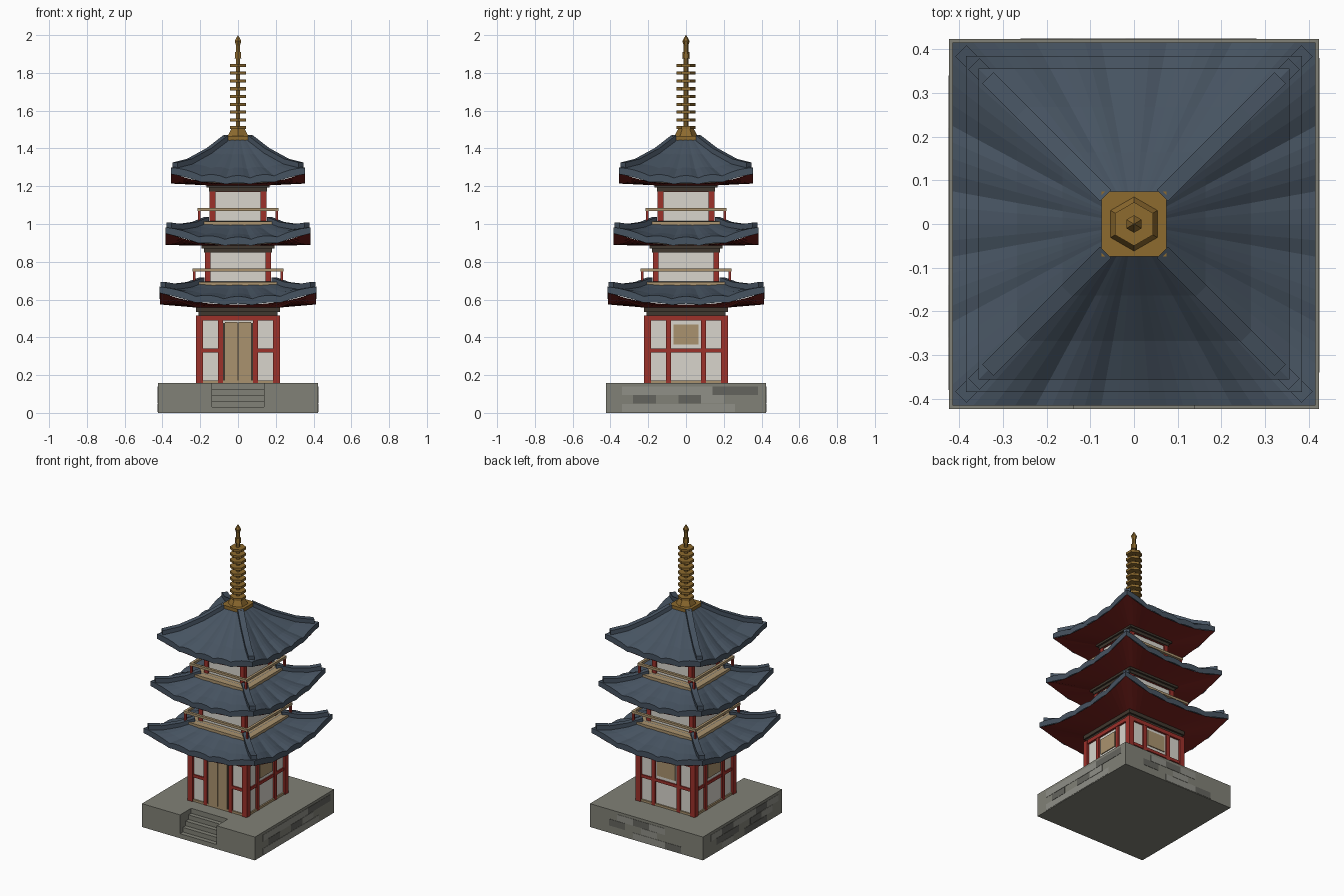
import bpy, bmesh, random
from math import pi
from mathutils import Matrix, Vector

if "Cube" in bpy.data.objects:
    bpy.data.objects.remove(bpy.data.objects["Cube"])

random.seed(4)


def material(name, r, g, b):
    m = bpy.data.materials.new(name)
    m.diffuse_color = tuple((c / 255) ** 2.2 for c in (r, g, b)) + (1,)
    m.use_nodes = True
    m.node_tree.nodes["Principled BSDF"].inputs["Base Color"].default_value = m.diffuse_color
    return m


STONE = material("stone", 128, 128, 118)
PALE = material("pale_stone", 142, 142, 134)
DARK_STONE = material("dark_stone", 100, 100, 94)
RED = material("red_wood", 155, 52, 46)
SOFFIT = material("soffit_red", 125, 40, 36)
WHITE = material("plaster", 215, 212, 203)
TAN = material("tan_wood", 168, 145, 110)
DARK = material("dark_wood", 66, 58, 50)
TILE = material("roof_tile", 72, 84, 97)
GOLD = material("bronze", 140, 106, 50)


def finish(bm, name, mat):
    bmesh.ops.recalc_face_normals(bm, faces=bm.faces)
    me = bpy.data.meshes.new(name)
    bm.to_mesh(me)
    bm.free()
    me.materials.append(mat)
    ob = bpy.data.objects.new(name, me)
    bpy.context.collection.objects.link(ob)
    return ob


def turn(k):
    return Matrix.Rotation(k * pi / 2, 4, 'Z')


def boxes(name, mat, ranges, sides=(0,)):
    """Boxes given as x0,x1,y0,y1,z0,z1, repeated on the chosen sides (0 = front)."""
    bm = bmesh.new()
    for k in sides:
        for x0, x1, y0, y1, z0, z1 in ranges:
            m = Matrix.Translation(((x0 + x1) / 2, (y0 + y1) / 2, (z0 + z1) / 2)) \
                @ Matrix.Diagonal((x1 - x0, y1 - y0, z1 - z0, 1))
            bmesh.ops.create_cube(bm, size=1, matrix=turn(k) @ m)
    return finish(bm, name, mat)


def slab(h, z0, z1):
    return (-h, h, -h, h, z0, z1)


ALL = (0, 1, 2, 3)


def lattice(bm, rows, k):
    """Quad strip surface from rows of points, turned to side k."""
    vs = [[bm.verts.new(turn(k) @ Vector(p)) for p in row] for row in rows]
    for a, b in zip(vs, vs[1:]):
        for i in range(len(a) - 1):
            bm.faces.new((a[i], a[i + 1], b[i + 1], b[i]))


def lobe(u):
    """Rounded tile rolls: five per side, creased between."""
    edges = [-1, -.54, -.18, .18, .54, 1]
    for a, b in zip(edges, edges[1:]):
        if a <= u <= b:
            s = (u - a) / (b - a)
            return 4 * s * (1 - s)
    return 0


def roof(name, inner, outer, z_in, z_mid, lift, wall, z_wall):
    thick = .033

    def z_at(u, t):
        return z_in + (z_mid - z_in) * (1 - (1 - t) ** 1.25) + lift * abs(u) ** 2.5 * t * t

    edges = [-1, -.54, -.18, .18, .54, 1]
    us = [a + (b - a) * i / 4 for a, b in zip(edges, edges[1:]) for i in range(4)] + [1]
    ts = [0, .35, .7, 1]
    # Tiled upper surface with its eave edge
    bm = bmesh.new()
    for k in ALL:
        rows = []
        for t in ts:
            h = inner + (outer - inner) * t
            rows.append([(u * h, -h, z_at(u, t) + .014 * lobe(u) * t) for u in us])
        rows.append([(u * outer, -outer, z_at(u, 1) - thick + .008 * lobe(u)) for u in us])
        lattice(bm, rows, k)
    bmesh.ops.remove_doubles(bm, verts=bm.verts, dist=.0005)
    finish(bm, name + "_tiles", TILE)
    # Red underside sloping down to the wall
    bm = bmesh.new()
    for k in ALL:
        e = outer - .002
        lattice(bm, [[(u * e, -e, z_at(u, 1) - thick + .004) for u in us],
                     [(u * wall, -wall, z_wall) for u in us],
                     [(0, 0, z_wall) for u in us]], k)
    bmesh.ops.remove_doubles(bm, verts=bm.verts, dist=.0005)
    bmesh.ops.dissolve_degenerate(bm, dist=.0005, edges=bm.edges)
    finish(bm, name + "_underside", SOFFIT)
    # Hip ridges along the four corners
    bm = bmesh.new()
    w = .013
    for k in ALL:
        rows = []
        for t in (.05, .35, .7, .96):
            h = inner + (outer - inner) * t - .01
            z = z_at(1, t)
            a, b = (h - w, -h - w), (h + w, -h + w)
            rows.append([(*a, z - .012), (*a, z + .028), (*b, z + .028), (*b, z - .012), (*a, z - .012)])
        lattice(bm, rows, k)
    bmesh.ops.remove_doubles(bm, verts=bm.verts, dist=.0001)
    bmesh.ops.holes_fill(bm, edges=bm.edges, sides=4)
    finish(bm, name + "_hip_ridges", TILE)


# Stone platform with stairs sunk into the front
S, N, D, T = .423, .137, .305, .158
boxes("platform", STONE, [(-S, S, -D, S, 0, T), (-S, -N, -S, -D, 0, T), (N, S, -S, -D, 0, T)])
boxes("stairs", STONE, [(-N, N, -S + .03 * i, -D, 0, .031 * (i + 1)) for i in range(4)])
for mat, tag in ((PALE, "pale"), (DARK_STONE, "dark")):
    for k in (1, 2, 3):
        bricks = []
        for row in range(3):
            x = -.34 + .06 * (row % 2)
            while x < .3:
                if random.random() < .4:
                    bricks.append((x, x + .12, -S - .002, -S + .01, .004 + .046 * row, .048 + .046 * row))
                x += .12
        boxes(tag + "_bricks_%d" % k, mat, bricks, (k,))

# Ground storey
H = .222
boxes("ground_wall", WHITE, [slab(.207, T, .52)])
boxes("ground_posts", RED, [(-H, -H + .037, -H, -H + .037, T, .515),
                            (-.107, -.08, -.218, -.2, T, .5), (.08, .107, -.218, -.2, T, .5)], ALL)
boxes("ground_top_beams", RED, [(-H + .001, H - .001, -.22, -.2, .488, .515)], ALL)
boxes("ground_mid_rails", RED, [(-.2, .2, -.215, -.2, .32, .34)], (1, 2, 3))
boxes("front_mid_rails", RED, [(-.2, -.09, -.215, -.2, .32, .34), (.09, .2, -.215, -.2, .32, .34)])
boxes("ground_sills", TAN, [(-.2, .2, -.216, -.2, T, .172)], ALL)
boxes("door_frame", DARK, [(-.08, .08, -.211, -.2, .165, .475)])
boxes("doors", TAN, [(-.068, -.002, -.216, -.2, .165, .482), (.002, .068, -.216, -.2, .165, .482)])
boxes("windows", TAN, [(-.067, .067, -.213, -.2, .362, .468)], (1, 2, 3))


def upper_storey(name, h, z0, z1, rail, rail_z):
    boxes(name + "_wall", WHITE, [slab(h - .01, z0 - .03, z1)])
    boxes(name + "_posts", RED, [(-h, -h + .03, -h, -h + .03, z0 - .02, z1)], ALL)
    boxes(name + "_top_beams", RED, [(-h + .001, h - .001, -h + .001, -h + .02, z1 - .016, z1)], ALL)
    # Balcony floor and railing
    boxes(name + "_balcony_floor", TAN, [slab(rail - .004, z0 - .02, z0 + .004)])
    boxes(name + "_rails", TAN, [(-rail - .003, rail + .003, -rail - .003, -rail + .014,
                                  rail_z - .008, rail_z + .008)], ALL)
    boxes(name + "_rail_posts", RED, [(-rail, -rail + .013, -rail, -rail + .013, z0 - .01, rail_z)], ALL)


upper_storey("second_storey", .175, .69, .865, .237, .757)
upper_storey("third_storey", .15, 1.01, 1.185, .211, 1.077)

# Stepped eave brackets
for name, h, z in (("lower", .222, .513), ("middle", .192, .85), ("upper", .166, 1.172)):
    boxes(name + "_brackets", DARK, [slab(h - .012, z, z + .022), slab(h, z + .02, z + .05)])

# Roofs, bottom to top
roof("lower_roof", .19, .415, .695, .603, .065, .225, .558)
roof("middle_roof", .165, .385, 1.015, .918, .065, .197, .885)
roof("upper_roof", .06, .356, 1.455, 1.243, .055, .17, 1.205)


# Hexagonal bronze spire with nine rings
def spire_part(bm, z0, z1, r0, r1):
    bmesh.ops.create_cone(bm, cap_ends=True, segments=6, radius1=r0, radius2=r1, depth=z1 - z0,
                          matrix=Matrix.Translation((0, 0, (z0 + z1) / 2)))


boxes("spire_base", GOLD, [slab(.074, 1.432, 1.466)])
bm = bmesh.new()
for part in ((1.464, 1.505, .063, .04), (1.5, 1.95, .012, .012), (1.876, 1.91, .02, .018),
             (1.945, 1.968, .012, .02), (1.968, 2.0, .02, .001)):
    spire_part(bm, *part)
finish(bm, "spire_pole", GOLD)
bm = bmesh.new()
for i in range(9):
    z = 1.51 + .0412 * i
    spire_part(bm, z - .008, z + .008, .05, .05)
finish(bm, "spire_rings", GOLD)
